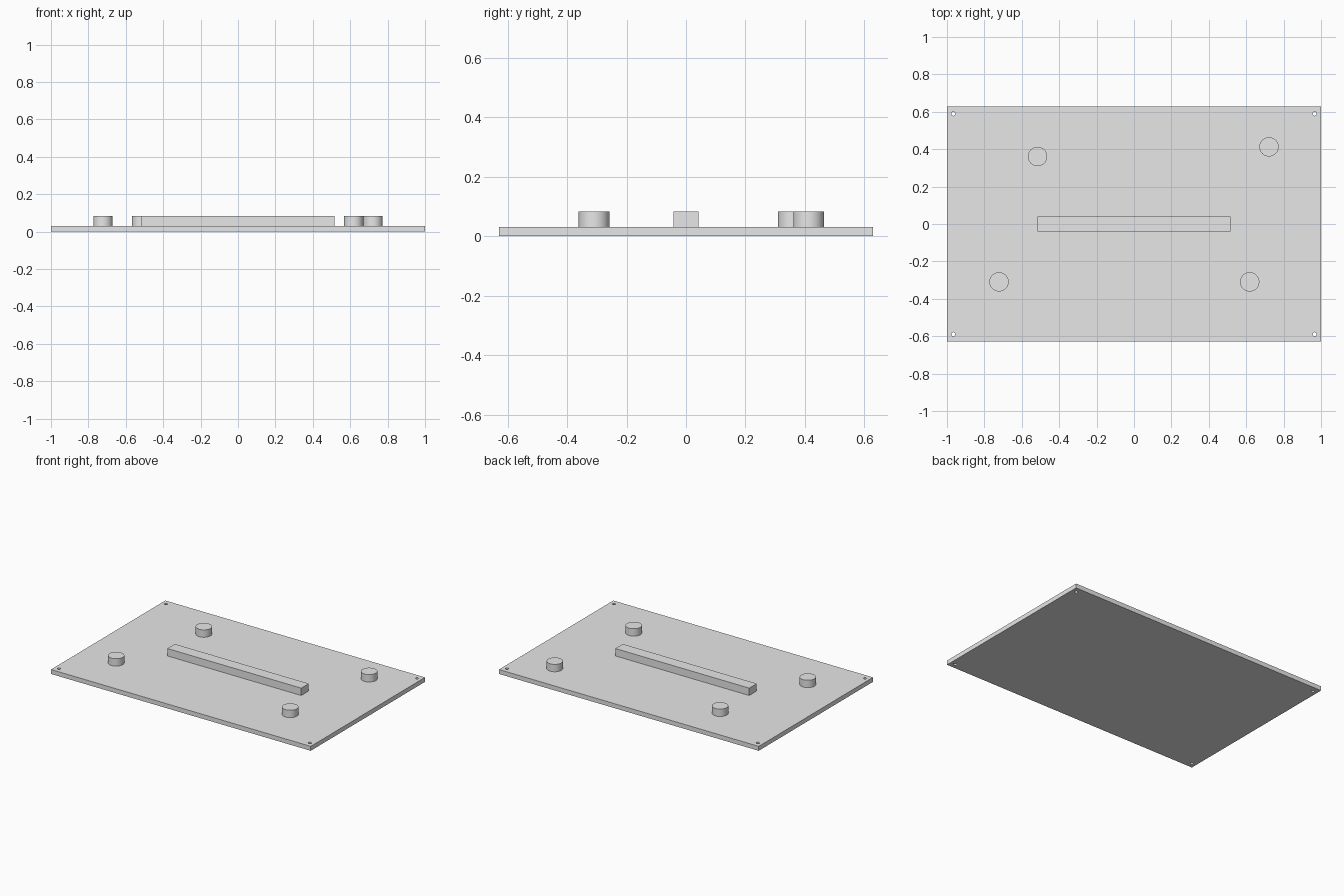
import bpy

cube = bpy.data.objects.get("Cube")
if cube:
    bpy.data.objects.remove(cube, do_unlink=True)

U = 0.1031          # design unit
PLATE_TOP = 0.031
PART_TOP = 0.0825

grey = bpy.data.materials.new("light_grey")
grey.use_nodes = True
grey.diffuse_color = (0.8, 0.8, 0.8, 1)
grey.node_tree.nodes["Principled BSDF"].inputs["Base Color"].default_value = (0.8, 0.8, 0.8, 1)


def finish(name):
    obj = bpy.context.object
    obj.name = name
    obj.data.materials.append(grey)
    bpy.ops.object.transform_apply(location=False, rotation=False, scale=True)
    return obj


def box(name, sx, sy, z0, z1):
    bpy.ops.mesh.primitive_cube_add(size=1, location=(0, 0, (z0 + z1) / 2))
    bpy.context.object.scale = (sx, sy, z1 - z0)
    return finish(name)


def cylinder(name, x, y, radius, z0, z1, sides=64):
    bpy.ops.mesh.primitive_cylinder_add(vertices=sides, radius=radius, depth=z1 - z0,
                                        location=(x, y, (z0 + z1) / 2))
    obj = finish(name)
    bpy.ops.object.shade_smooth_by_angle()
    return obj


# Base plate with a small through hole in each corner
plate = box("base_plate", 2.0, 1.257, 0, PLATE_TOP)
for x in (-0.966, 0.966):
    for y in (-0.589, 0.589):
        cutter = cylinder("hole_cutter", x, y, 0.0105, -0.05, 0.1, 32)
        cutter.hide_render = True
        cut = plate.modifiers.new("corner_hole", "BOOLEAN")
        cut.operation = "DIFFERENCE"
        cut.solver = "EXACT"
        cut.object = cutter
        bpy.context.view_layer.objects.active = plate
        bpy.ops.object.modifier_apply(modifier=cut.name)
        bpy.data.objects.remove(cutter, do_unlink=True)

# Central raised bar
box("center_bar", 10 * U, 0.8 * U, PLATE_TOP, PART_TOP)

# Round pegs
pegs = {
    "back_right_peg": (-5, 3.5),
    "back_left_peg": (7, 4),
    "front_right_peg": (-7, -3),
    "front_left_peg": (6, -3),
}
for name, (x, y) in pegs.items():
    cylinder(name, x * U, y * U, 0.5 * U, PLATE_TOP, PART_TOP)
